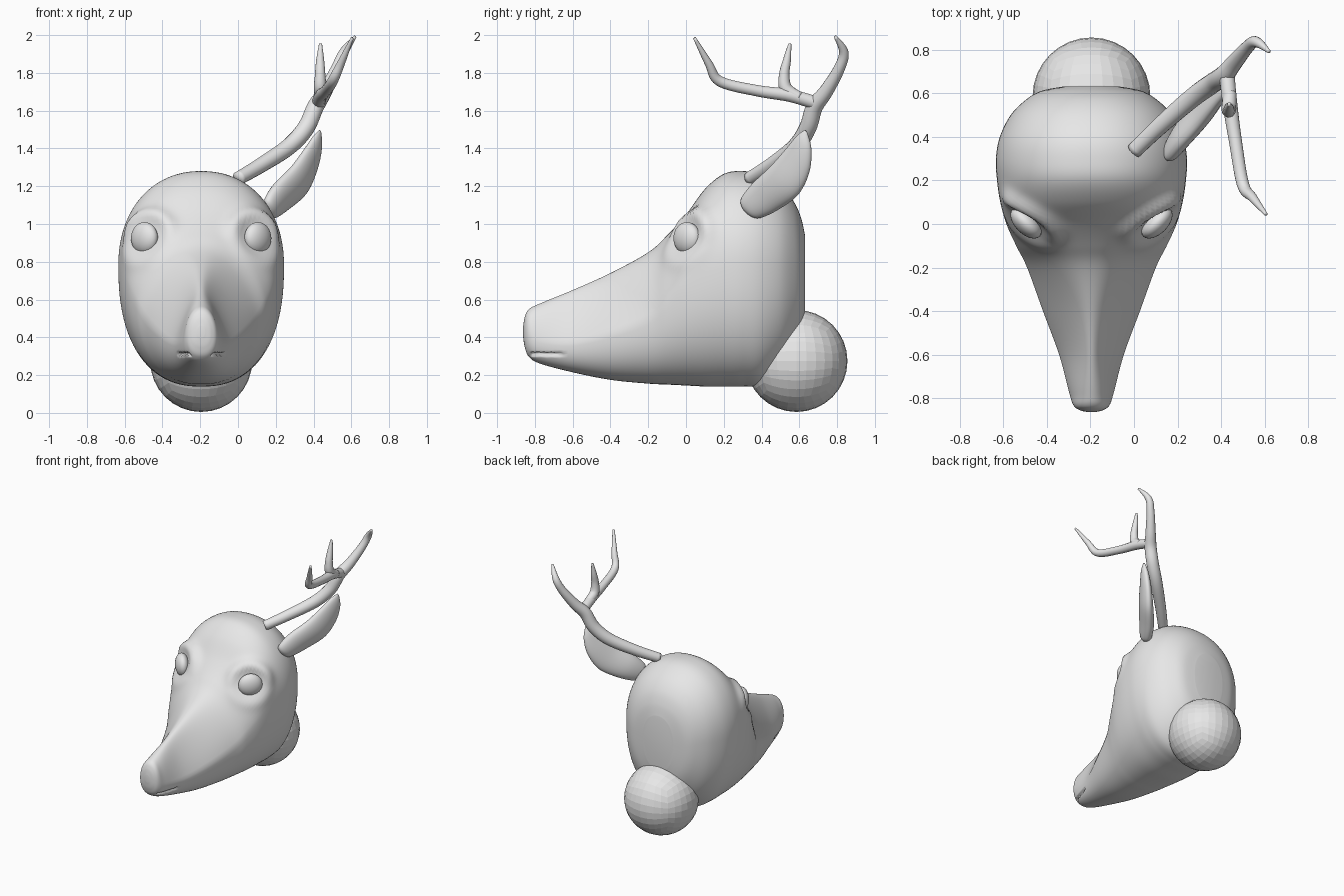
import bpy, bmesh, math
from mathutils import Vector

cube = bpy.data.objects.get("Cube")
if cube:
    bpy.data.objects.remove(cube, do_unlink=True)

grey = bpy.data.materials.new("plain grey")
grey.use_nodes = True
grey.diffuse_color = (0.8, 0.8, 0.8, 1)
grey.node_tree.nodes["Principled BSDF"].inputs["Base Color"].default_value = (0.8, 0.8, 0.8, 1)

CX = -0.195  # middle plane of the head


def resample(rows, steps):
    """Smooth interpolation through rows of values."""
    out = []
    for i in range(len(rows) - 1):
        a, b, c, d = (rows[max(i - 1, 0)], rows[i], rows[i + 1], rows[min(i + 2, len(rows) - 1)])
        for s in range(steps):
            t = s / steps
            out.append([0.5 * (2 * q + (r - p) * t + (2 * p - 5 * q + 4 * r - u) * t * t
                               + (3 * q - p - 3 * r + u) * t ** 3)
                        for p, q, r, u in zip(a, b, c, d)])
    out.append(list(rows[-1]))
    return out


def loft(rings):
    """Closed skin over a list of rings."""
    bm = bmesh.new()
    loops = [[bm.verts.new(p) for p in ring] for ring in rings]
    n = len(loops[0])
    for a, b in zip(loops, loops[1:]):
        for i in range(n):
            j = (i + 1) % n
            bm.faces.new((a[i], a[j], b[j], b[i]))
    bm.faces.new(loops[0])
    bm.faces.new(loops[-1])
    bmesh.ops.recalc_face_normals(bm, faces=bm.faces)
    bm.normal_update()
    return bm


def add_object(name, bm, smooth=True):
    mesh = bpy.data.meshes.new(name)
    for f in bm.faces:
        f.smooth = smooth
    bm.to_mesh(mesh)
    bm.free()
    mesh.materials.append(grey)
    ob = bpy.data.objects.new(name, mesh)
    bpy.context.collection.objects.link(ob)


def signed_pow(v, p):
    return math.copysign(abs(v) ** p, v)


# Head: y, bottom, top, half width, height of widest point, pinch of upper half
sections = [
    (-0.862, 0.4, 0.46, 0.02, 0.43, 0),
    (-0.853, 0.345, 0.51, 0.055, 0.42, 0),
    (-0.83, 0.295, 0.55, 0.083, 0.41, 0.05),
    (-0.77, 0.26, 0.58, 0.103, 0.38, 0.2),
    (-0.6, 0.215, 0.65, 0.148, 0.37, 0.5),
    (-0.4, 0.175, 0.74, 0.222, 0.42, 0.5),
    (-0.2, 0.155, 0.85, 0.295, 0.5, 0.3),
    (-0.1, 0.15, 0.94, 0.345, 0.59, 0.15),
    (0, 0.145, 1.05, 0.39, 0.68, 0.03),
    (0.1, 0.14, 1.185, 0.418, 0.74, 0),
    (0.2, 0.14, 1.265, 0.433, 0.77, 0),
    (0.3, 0.14, 1.28, 0.438, 0.78, 0),
    (0.4, 0.15, 1.262, 0.42, 0.78, 0),
    (0.5, 0.23, 1.2, 0.37, 0.78, 0),
    (0.57, 0.33, 1.12, 0.3, 0.77, 0),
    (0.61, 0.42, 1.03, 0.23, 0.75, 0),
    (0.63, 0.52, 0.94, 0.13, 0.74, 0),
]
SEGS = 96
rings = []
for y, bot, top, half, mid, pinch in resample(sections, 8):
    ring = []
    for i in range(SEGS):
        a = math.tau * i / SEGS
        p = 0.93 if math.sin(a) > 0 else 0.85
        c, s = signed_pow(math.cos(a), p), signed_pow(math.sin(a), p)
        w = half * c * (1 - pinch * max(s, 0))
        ring.append((CX + w, y, mid + s * (top - mid if s > 0 else mid - bot)))
    rings.append(ring)
bm = loft(rings)

# Brows, eyelids and mouth slit shaped into the head
eyes = {"left": 1, "right": -1}
moves = []
for v in bm.verts:
    push = 0
    for side in eyes.values():
        d = (v.co - Vector((CX + side * 0.3, 0, 0.925))).length
        upper = min(max((v.co.z - 0.86) / 0.14, 0.3), 1)
        push += 0.035 * upper * math.exp(-((d - 0.14) / 0.045) ** 2)
        push -= 0.012 * math.exp(-(d / 0.08) ** 2)
    if -0.825 < v.co.y < -0.66 and abs(v.co.z - 0.31) < 0.008:
        push -= 0.015
    moves.append((v, v.normal * push))
for v, m in moves:
    v.co += m
add_object("head", bm)

# Eyeballs: flattened ovals facing forward and outward
for name, side in eyes.items():
    bm = bmesh.new()
    bmesh.ops.create_uvsphere(bm, u_segments=32, v_segments=16, radius=1)
    out = Vector((side, -1, 0)).normalized()
    along = Vector((side, 1, 0)).normalized()
    centre = Vector((CX + side * 0.3, 0.005, 0.925))
    for v in bm.verts:
        v.co = centre + out * (v.co.x * 0.05) + along * (v.co.y * 0.088) + Vector((0, 0, v.co.z * 0.085))
    bmesh.ops.recalc_face_normals(bm, faces=bm.faces)
    add_object(name + "_eye", bm)

# Faceted neck ball made from an evenly divided cube
bm = bmesh.new()
bmesh.ops.create_cube(bm, size=2)
bmesh.ops.subdivide_edges(bm, edges=bm.edges[:], cuts=7, use_grid_fill=True)
for v in bm.verts:
    v.co = Vector([math.tan(math.pi / 4 * k) for k in v.co]).normalized() * 0.27
bmesh.ops.translate(bm, vec=(CX, 0.585, 0.275), verts=bm.verts)
add_object("neck_ball", bm, smooth=False)

# Left ear: thick leaf along an axis (x, y, z, half width, half thickness)
ear_path = [
    (0.16, 0.325, 1.065, 0.04, 0.02),
    (0.175, 0.345, 1.085, 0.075, 0.04),
    (0.23, 0.42, 1.145, 0.1, 0.05),
    (0.32, 0.52, 1.23, 0.108, 0.048),
    (0.382, 0.59, 1.335, 0.09, 0.038),
    (0.42, 0.625, 1.43, 0.055, 0.025),
    (0.435, 0.635, 1.49, 0.01, 0.006),
]
across = Vector((0.05, 0.14, -0.145)).normalized()
back = across.cross(Vector((0.26, 0.31, 0.39))).normalized()
rings = []
for x, y, z, w, t in resample(ear_path, 6):
    ring = []
    for i in range(32):
        a = math.tau * i / 32
        ring.append(Vector((x, y, z)) + across * (w * math.cos(a)) + back * (t * math.sin(a)))
    rings.append(ring)
add_object("left_ear", loft(rings))

# Left antler: beam and tines (x, y, z, radius)
antler = {
    "antler_beam": [
        (0, 0.335, 1.24, 0.036), (0.12, 0.45, 1.31, 0.04), (0.27, 0.58, 1.41, 0.045),
        (0.36, 0.645, 1.51, 0.046), (0.41, 0.68, 1.62, 0.045), (0.46, 0.74, 1.7, 0.038),
        (0.52, 0.81, 1.82, 0.03), (0.56, 0.835, 1.91, 0.025), (0.62, 0.79, 1.992, 0.008)],
    "antler_front_tine": [
        (0.425, 0.69, 1.64, 0.036), (0.44, 0.55, 1.68, 0.034), (0.465, 0.38, 1.705, 0.03),
        (0.5, 0.18, 1.755, 0.028), (0.545, 0.12, 1.85, 0.021), (0.605, 0.045, 1.985, 0.008)],
    "antler_small_tine": [
        (0.44, 0.6, 1.67, 0.03), (0.435, 0.53, 1.715, 0.034), (0.435, 0.52, 1.79, 0.028),
        (0.435, 0.535, 1.87, 0.021), (0.437, 0.55, 1.955, 0.008)],
}
for name, path in antler.items():
    pts = resample(path, 6)
    rings = []
    for i, p in enumerate(pts):
        along = Vector(pts[min(i + 1, len(pts) - 1)][:3]) - Vector(pts[max(i - 1, 0)][:3])
        along.normalize()
        # fixed reference keeps the tube from twisting
        u = along.cross(Vector((1, -0.6, 0))).normalized()
        w = along.cross(u)
        rings.append([Vector(p[:3]) + p[3] * (u * math.cos(math.tau * k / 16)
                                              + w * math.sin(math.tau * k / 16))
                      for k in range(16)])
    add_object(name, loft(rings))
